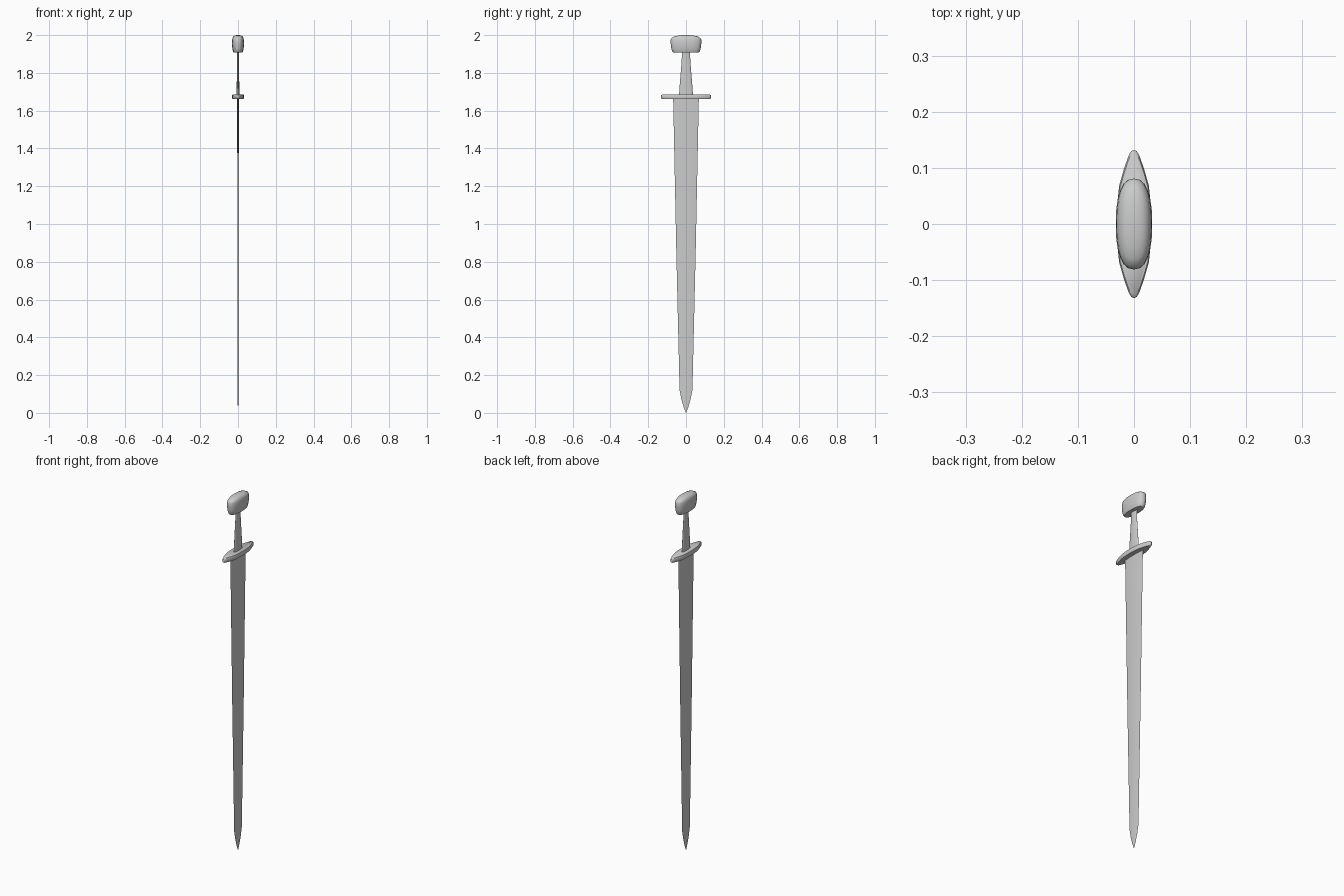
import bpy, bmesh, math

if "Cube" in bpy.data.objects:
    bpy.data.objects.remove(bpy.data.objects["Cube"])


def loft(name, rings, angle=40):
    """Skin stacked rings of (x, y, z) points, cap both ends."""
    bm = bmesh.new()
    loops = [[bm.verts.new(p) for p in ring] for ring in rings]
    n = len(loops[0])
    for a, b in zip(loops, loops[1:]):
        for i in range(n):
            j = (i + 1) % n
            bm.faces.new((a[i], a[j], b[j], b[i]))
    bm.faces.new(loops[0][::-1])
    bm.faces.new(loops[-1])
    bmesh.ops.remove_doubles(bm, verts=bm.verts, dist=0.00005)
    bmesh.ops.recalc_face_normals(bm, faces=bm.faces)
    mesh = bpy.data.meshes.new(name)
    bm.to_mesh(mesh)
    bm.free()
    ob = bpy.data.objects.new(name, mesh)
    bpy.context.collection.objects.link(ob)
    bpy.ops.object.select_all(action='DESELECT')
    ob.select_set(True)
    bpy.context.view_layer.objects.active = ob
    bpy.ops.object.shade_smooth_by_angle(angle=math.radians(angle))
    return ob


def oval(z, hx, hy, n=24, power=2.0):
    """Superellipse ring with half sizes hx, hy."""
    ring = []
    for i in range(n):
        t = 2 * math.pi * i / n
        c, s = math.cos(t), math.sin(t)
        ring.append((hx * math.copysign(abs(c) ** (2 / power), c),
                     hy * math.copysign(abs(s) ** (2 / power), s), z))
    return ring


# Blade: thin flattened diamond section, tapering to a curved point
blade = [(0.0, 0.0004, 0.0004), (0.03, 0.0012, 0.012), (0.07, 0.0018, 0.024),
         (0.12, 0.0022, 0.034), (0.84, 0.0030, 0.051), (1.67, 0.0045, 0.068)]
loft("blade", [[(hx, 0, z), (0.75 * hx, 0.5 * hy, z), (0, hy, z),
                (-0.75 * hx, 0.5 * hy, z), (-hx, 0, z),
                (-0.75 * hx, -0.5 * hy, z), (0, -hy, z),
                (0.75 * hx, -0.5 * hy, z)] for z, hx, hy in blade])

# Cross guard: pointed plan outline with softened rims
quarter = [(0.031, 0), (0.030, 0.035), (0.0265, 0.068), (0.018, 0.098),
           (0.010, 0.121), (0.005, 0.130)]
half = quarter + [(0, 0.132)] + [(-x, y) for x, y in quarter[::-1]]
outline = half + [(x, -y) for x, y in half[-2:0:-1]]
guard = [(1.661, 0.95), (1.666, 1.0), (1.681, 1.0), (1.686, 0.95)]
loft("cross_guard", [[(x * s, y * s, z) for x, y in outline]
                     for z, s in guard], 50)

# Grip: flat oval that narrows toward the pommel
grip = [(1.68, 0.0075, 0.037), (1.74, 0.0068, 0.033), (1.80, 0.006, 0.028),
        (1.86, 0.0055, 0.023), (1.92, 0.0055, 0.021)]
loft("grip", [oval(z, hx, hy, 16) for z, hx, hy in grip], 60)

# Pommel: pillow shape with a domed top
pommel = [(1.908, 0.024, 0.068), (1.913, 0.0265, 0.073), (1.93, 0.030, 0.078),
          (1.955, 0.0325, 0.081), (1.975, 0.031, 0.081), (1.985, 0.029, 0.077),
          (1.993, 0.0245, 0.062), (1.998, 0.017, 0.040), (2.0, 0.007, 0.016)]
loft("pommel", [oval(z, hx, hy, 24, 2.4) for z, hx, hy in pommel], 50)
